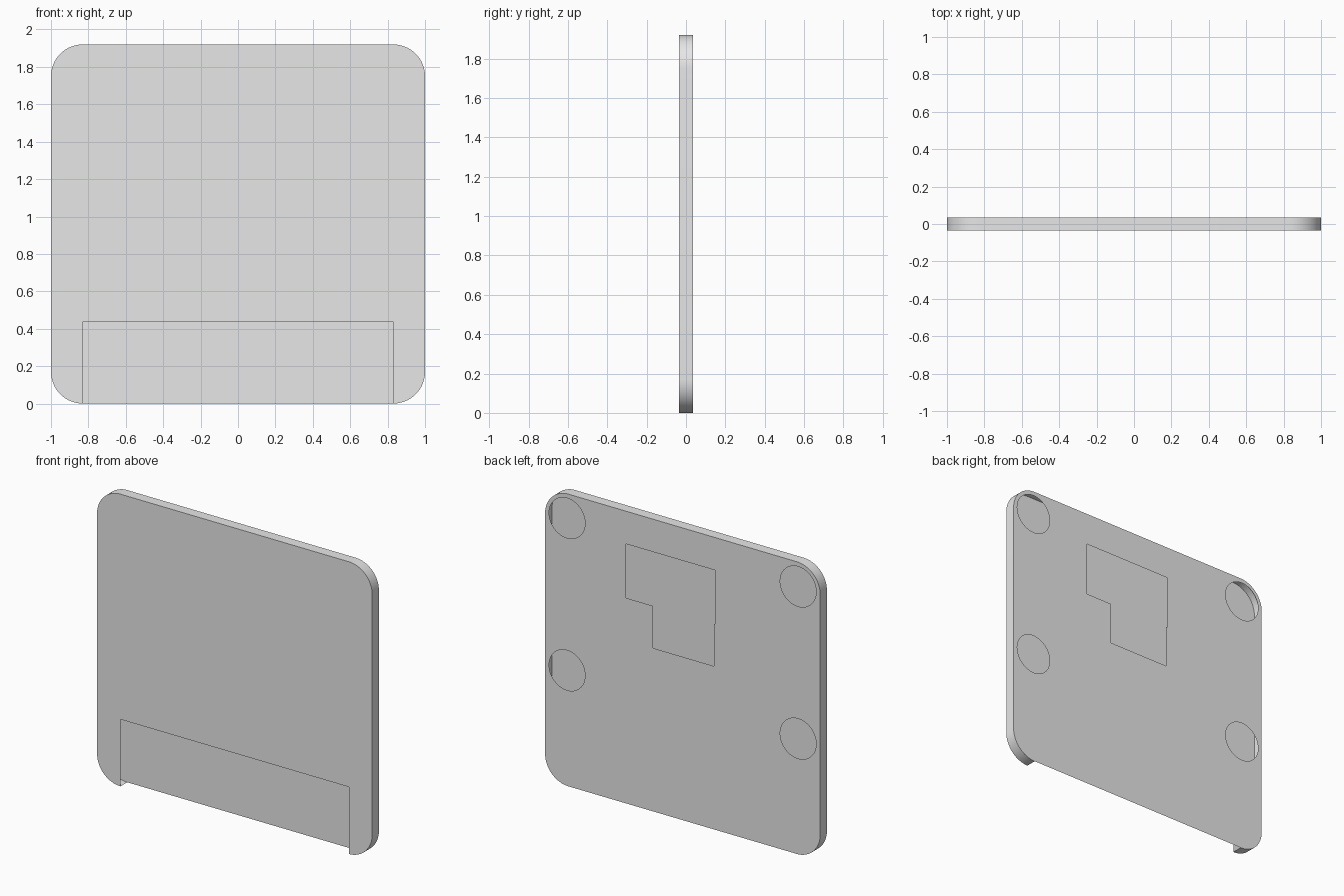
import bpy
import bmesh
from math import cos, sin, pi

if "Cube" in bpy.data.objects:
    bpy.data.objects.remove(bpy.data.objects["Cube"], do_unlink=True)

HALF_W, HEIGHT, HALF_D = 1.0, 1.92, 0.035
CORNER, SEGMENTS = 0.17, 16

grey = bpy.data.materials.new("light_grey")
grey.use_nodes = True
grey.diffuse_color = (0.8, 0.8, 0.8, 1)
grey.node_tree.nodes["Principled BSDF"].inputs["Base Color"].default_value = (0.8, 0.8, 0.8, 1)


def arc(cx, cz, radius, start, sweep, steps):
    angles = [start + sweep * i / steps for i in range(steps + 1)]
    return [(cx + radius * cos(a), cz + radius * sin(a)) for a in angles]


def finish(bm, name, smooth=False):
    mesh = bpy.data.meshes.new(name)
    for face in bm.faces:
        face.smooth = smooth
    bm.to_mesh(mesh)
    bm.free()
    mesh.materials.append(grey)
    obj = bpy.data.objects.new(name, mesh)
    bpy.context.collection.objects.link(obj)
    return obj


def sheet(name, loops, y, facing):
    """Flat panel at depth y: the first loop is the outline, the rest are openings."""
    bm = bmesh.new()
    for loop in loops:
        verts = [bm.verts.new((x, y, z)) for x, z in loop]
        for a, b in zip(verts, verts[1:] + verts[:1]):
            bm.edges.new((a, b))
    bmesh.ops.triangle_fill(bm, edges=bm.edges[:], use_beauty=True, normal=(0, facing, 0))
    bm.normal_update()
    wrong = [f for f in bm.faces if f.normal.y * facing < 0]
    bmesh.ops.reverse_faces(bm, faces=wrong)
    return finish(bm, name)


# Rounded outline, open along the straight bottom edge
inner_x, low, high = HALF_W - CORNER, CORNER, HEIGHT - CORNER
outline = []
for i, (cx, cz) in enumerate([(inner_x, low), (inner_x, high), (-inner_x, high), (-inner_x, low)]):
    outline += arc(cx, cz, CORNER, (i - 1) * pi / 2, pi / 2, SEGMENTS)

# Front panel with the wide opening at its foot
notch = [(-inner_x, 0.44), (inner_x, 0.44)]
sheet("front_panel", [outline + notch], -HALF_D, -1)

# Back panel with four round openings and one stepped opening
holes = [arc(x, z, 0.131, 0, 2 * pi, 48)[:-1] for x in (-0.84, 0.84) for z in (0.76, 1.76)]
stepped = [(0.41, 1.705), (-0.235, 1.705), (-0.235, 1.35), (-0.228, 1.35),
           (-0.228, 1.073), (0.214, 1.073), (0.214, 1.35), (0.41, 1.35)]
sheet("back_panel", [outline] + holes + [stepped], HALF_D, 1)

# Rim joining the two panels
bm = bmesh.new()
pairs = [[bm.verts.new((x, y, z)) for y in (-HALF_D, HALF_D)] for x, z in outline]
for (a, b), (c, d) in zip(pairs, pairs[1:]):
    bm.faces.new((a, b, d, c))
bm.normal_update()
middle = bm.faces[:][SEGMENTS]
if middle.normal.x < 0:
    bmesh.ops.reverse_faces(bm, faces=bm.faces[:])
finish(bm, "rim", smooth=True)
